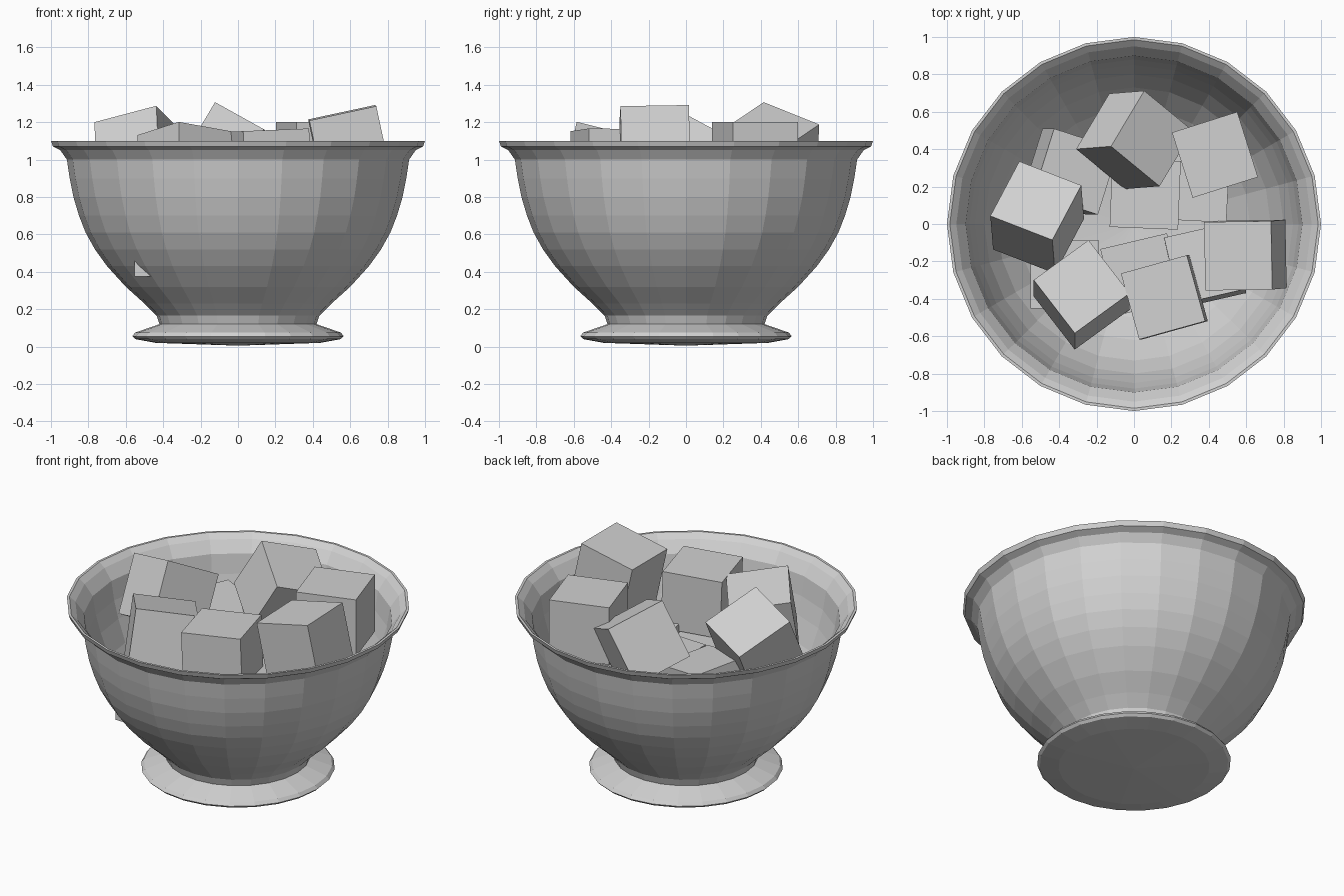
import bpy, bmesh, math
from mathutils import Vector, Matrix

cube = bpy.data.objects.get("Cube")
if cube:
    bpy.data.objects.remove(cube, do_unlink=True)

GREY = (0.64, 0.64, 0.64, 1)
grey = bpy.data.materials.new("plain grey")
grey.use_nodes = True
grey.diffuse_color = GREY
grey.node_tree.nodes["Principled BSDF"].inputs["Base Color"].default_value = GREY


def finish(name, bm):
    bmesh.ops.recalc_face_normals(bm, faces=bm.faces[:])
    mesh = bpy.data.meshes.new(name)
    bm.to_mesh(mesh)
    bm.free()
    mesh.materials.append(grey)
    obj = bpy.data.objects.new(name, mesh)
    bpy.context.collection.objects.link(obj)
    return obj


def lathe(name, profile, sides=24):
    """Spin a closed (radius, height) outline around z."""
    bm = bmesh.new()
    verts = [bm.verts.new((r, 0, z)) for r, z in profile]
    edges = [bm.edges.new(pair) for pair in zip(verts, verts[1:])]
    bmesh.ops.spin(bm, geom=verts + edges, cent=(0, 0, 0), axis=(0, 0, 1),
                   angle=math.tau, steps=sides, use_duplicate=False)
    bmesh.ops.remove_doubles(bm, verts=bm.verts[:], dist=0.001)
    return finish(name, bm)


def block(name, top, tilt, heading, size=0.366):
    """Cube placed by its top face centre, the lean of that face and an edge direction."""
    n = Vector((tilt[0], tilt[1], math.sqrt(1 - tilt[0]**2 - tilt[1]**2)))
    u = Vector((heading[0], heading[1], 0))
    u.z = -n.dot(u) / n.z
    u.normalize()
    v = n.cross(u)
    turn = Matrix((u, v, n)).transposed().to_4x4()
    place = Matrix.Translation(Vector(top) - n * size / 2)
    bm = bmesh.new()
    bmesh.ops.create_cube(bm, size=size, matrix=place @ turn)
    return finish(name, bm)


# Bowl: foot, swelling wall, flared lip, then back down the inside
outside = [(0, 0.005), (0.44, 0.02), (0.55, 0.04), (0.565, 0.055), (0.55, 0.075),
           (0.42, 0.12), (0.435, 0.165), (0.5, 0.23), (0.6, 0.32), (0.7, 0.43),
           (0.765, 0.52), (0.815, 0.61), (0.85, 0.7), (0.88, 0.8), (0.9, 0.9),
           (0.915, 1.0), (0.95, 1.05), (0.99, 1.07), (1.0, 1.1)]
inside = [(0.985, 1.1), (0.95, 1.07), (0.9, 1.0), (0.88, 0.88), (0.85, 0.77),
          (0.8, 0.63), (0.73, 0.5), (0.62, 0.36), (0.5, 0.25), (0.36, 0.17), (0, 0.14)]
lathe("bowl", outside + inside)

# Upper layer of cubes: name, top centre, lean, heading
block("cube_left", (-0.525, 0.125, 1.165), (-0.04, 0.49), (0.335, -0.13))
block("cube_back", (0.096, 0.457, 1.175), (0.51, 0.04), (0.176, 0.294))
block("cube_back_right", (0.433, 0.37, 1.2), (0, 0), (0.347, 0.11))
block("cube_right", (0.557, -0.17, 1.25), (-0.21, -0.02), (1, 0.015))
block("cube_front_left", (-0.28, -0.335, 1.14), (0, 0.24), (0.22, -0.285))
block("cube_front", (0.155, -0.392, 1.157), (-0.04, 0), (0.36, 0.1))

# Lower layer showing through the gaps
block("cube_low_back_left", (-0.31, 0.28, 0.92), (0.17, 0), (0.34, -0.11))
block("cube_low_centre", (0.06, 0.16, 0.86), (0, 0), (1, -0.04))
block("cube_low_right_back", (0.32, 0.2, 0.78), (0, 0), (1, -0.05))
block("cube_low_right_front", (0.38, -0.21, 0.84), (0, 0.06), (0.35, 0.08))
block("cube_low_front", (0.04, -0.27, 0.78), (0, 0), (0.36, 0.085))
block("cube_low_front_left", (-0.37, -0.27, 0.74), (0, 0), (1, 0))
